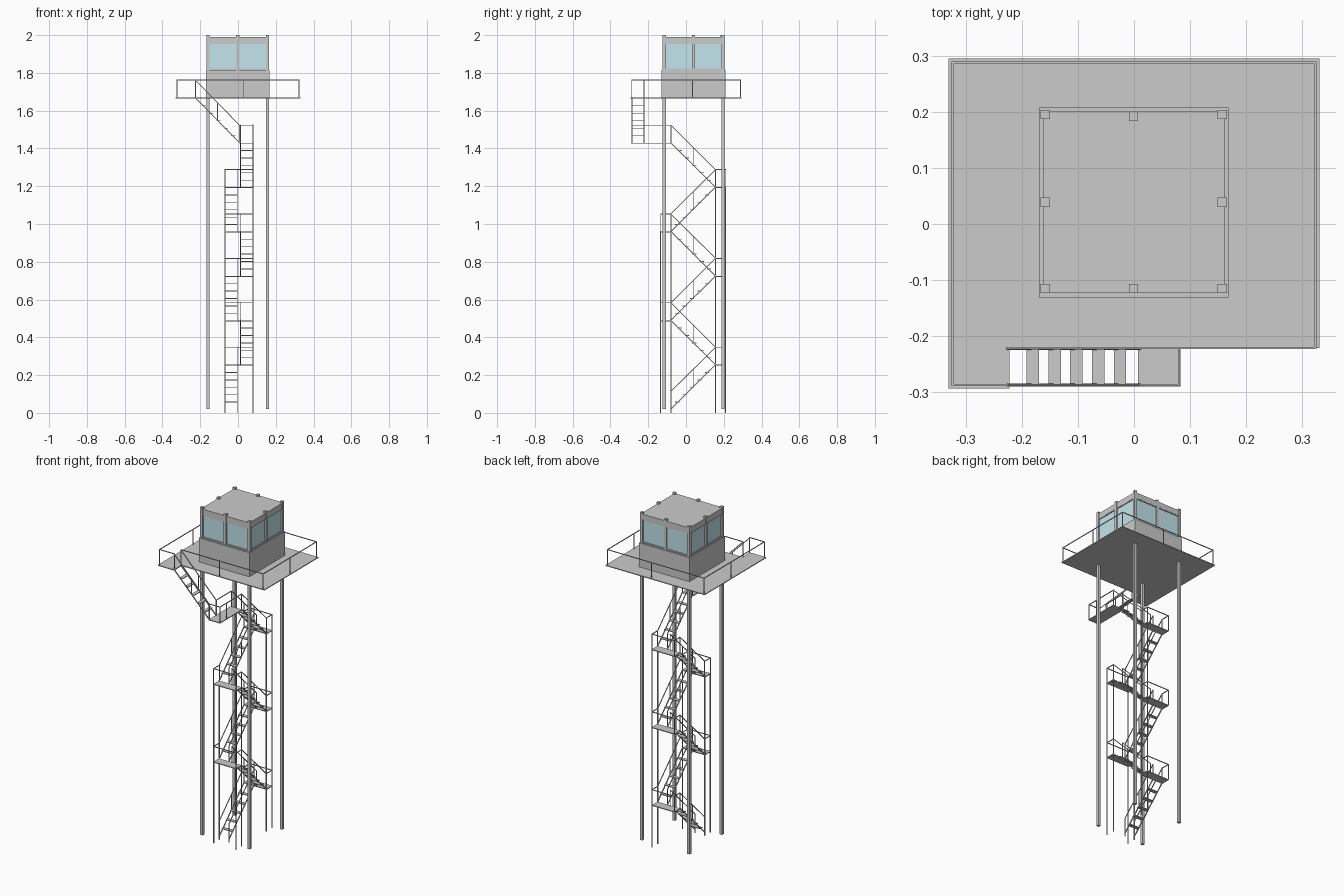
import bpy, bmesh
from mathutils import Vector, Matrix

if "Cube" in bpy.data.objects:
    bpy.data.objects.remove(bpy.data.objects["Cube"])

glass_mat = bpy.data.materials.new("window_glass")
glass_mat.diffuse_color = (0.55, 0.78, 0.84, 1)
glass_mat.use_nodes = True
glass_mat.node_tree.nodes["Principled BSDF"].inputs["Base Color"].default_value = glass_mat.diffuse_color


def box(bm, x0, x1, y0, y1, z0, z1):
    m = Matrix.Translation(((x0 + x1) / 2, (y0 + y1) / 2, (z0 + z1) / 2))
    m = m @ Matrix.Diagonal((abs(x1 - x0), abs(y1 - y0), abs(z1 - z0), 1))
    bmesh.ops.create_cube(bm, size=1, matrix=m)


def rod(bm, p, q, t=0.004):
    # square bar between two points
    p, q = Vector(p), Vector(q)
    d = q - p
    side = Vector((1, 0, 0)) if abs(d.x) < 1e-6 else Vector((0, 1, 0))
    if abs(d.x) > 1e-6 and abs(d.y) > 1e-6:
        side = Vector((0, 0, 1))
    w = d.normalized()
    v = w.cross(side).normalized()
    u = v.cross(w)
    m = Matrix((u * t, v * t, w * (d.length + t))).transposed().to_4x4()
    bmesh.ops.create_cube(bm, size=1, matrix=Matrix.Translation((p + q) / 2) @ m)


def finish(bm, name, mat=None):
    bmesh.ops.recalc_face_normals(bm, faces=bm.faces)
    me = bpy.data.meshes.new(name)
    bm.to_mesh(me)
    bm.free()
    ob = bpy.data.objects.new(name, me)
    bpy.context.collection.objects.link(ob)
    if mat:
        me.materials.append(mat)
    return ob


RAIL = 0.093  # railing height


def railing(bm, pts, z, posts=True):
    # top rail along a plan path with a post at each point
    for a, b in zip(pts, pts[1:]):
        rod(bm, (*a, z + RAIL), (*b, z + RAIL))
    if posts:
        for p in pts:
            rod(bm, (*p, z), (*p, z + RAIL))


def flight(name, axis, u0, z0, u1, z1, s0, s1):
    # u runs along the flight, s across it
    bm = bmesh.new()
    P = (lambda u, s, z: (s, u, z)) if axis == 'y' else (lambda u, s, z: (u, s, z))
    n = 6
    for s in (s0, s1):
        rod(bm, P(u0, s, z0), P(u1, s, z1), 0.005)
        rod(bm, P(u0, s, z0 + RAIL), P(u1, s, z1 + RAIL))
        for f in (0, 0.5, 1):
            u, z = u0 + (u1 - u0) * f, z0 + (z1 - z0) * f
            rod(bm, P(u, s, z), P(u, s, z + RAIL), 0.0035)
    for k in range(1, n):
        u = u0 + (u1 - u0) * (k - 0.15) / n
        z = z0 + (z1 - z0) * k / n
        a, b = P(u - 0.011, s0, z - 0.004), P(u + 0.011, s1, z)
        box(bm, a[0], b[0], a[1], b[1], a[2], b[2])
    return finish(bm, name)


# main legs running up through the cabin corners, plus cabin mullions
XS, YS = (-0.158, -0.001, 0.157), (-0.115, 0.039, 0.195)
H = 0.0083
for i, x in enumerate(XS):
    for j, y in enumerate(YS):
        if i == 1 and j == 1:
            continue
        corner = i != 1 and j != 1
        yy = 0.192 if (i == 1 and j == 2) else y
        bm = bmesh.new()
        box(bm, x - H, x + H, yy - H, yy + H, 0.02 if corner else 1.67, 2.0)
        finish(bm, "main_leg" if corner else "cabin_mullion")

# cabin: lower wall, glazing, header with roof
bm = bmesh.new()
box(bm, -0.169, 0.168, -0.131, 0.208, 1.668, 1.815)
finish(bm, "cabin_lower_wall")
bm = bmesh.new()
box(bm, -0.1625, 0.1615, -0.1225, 0.2005, 1.957, 1.99)
finish(bm, "cabin_roof")
bm = bmesh.new()
box(bm, -0.157, 0.156, -0.117, 0.195, 1.815, 1.957)
finish(bm, "cabin_windows", glass_mat)

# slim frames around the windows
bm = bmesh.new()
for z0, z1 in ((1.813, 1.822), (1.952, 1.958)):
    for y in (-0.119, 0.197):
        box(bm, -0.16, 0.16, y - 0.003, y + 0.003, z0, z1)
    for x in (-0.159, 0.158):
        box(bm, x - 0.003, x + 0.003, -0.119, 0.197, z0, z1)
finish(bm, "window_frames")

# viewing deck with front left extension
bm = bmesh.new()
box(bm, -0.331, 0.331, -0.221, 0.295, 1.665, 1.67)
box(bm, -0.331, -0.222, -0.293, -0.221, 1.665, 1.67)
finish(bm, "deck")
bm = bmesh.new()
railing(bm, [(-0.225, -0.287), (-0.323, -0.287), (-0.323, 0.034), (-0.323, 0.288),
             (0.03, 0.288), (0.323, 0.288), (0.323, 0.034), (0.323, -0.221),
             (0.03, -0.221), (-0.225, -0.221)], 1.67)
finish(bm, "deck_railing")

# zig-zag flights, alternating lanes
LEVELS = [0.02, 0.255, 0.49, 0.725, 0.96, 1.195, 1.43]
FRONT, BACK = -0.08, 0.156
for k in range(6):
    up = k % 2 == 0
    lane = (-0.069, -0.004) if up else (0.014, 0.08)
    flight("stair_flight", 'y', FRONT if up else BACK, LEVELS[k],
           BACK if up else FRONT, LEVELS[k + 1], *lane)

# half landings with railings
for k in range(1, 6):
    z = LEVELS[k]
    y0, y1 = (BACK, 0.21) if k % 2 else (FRONT, -0.134)
    bm = bmesh.new()
    box(bm, -0.071, 0.082, min(y0, y1), max(y0, y1), z - 0.005, z)
    finish(bm, "landing")
    bm = bmesh.new()
    railing(bm, [(-0.069, y0), (-0.069, y1), (0.08, y1), (0.08, y0)], z)
    finish(bm, "landing_railing")

# thin props carrying the landings
bm = bmesh.new()
for x, y, top in ((0.08, BACK, 1.195), (0.08, 0.21, 1.195),
                  (-0.069, FRONT, 0.96), (-0.069, -0.134, 0.96),
                  (0.08, FRONT, 0.96), (0.08, -0.134, 0.96)):
    rod(bm, (x, y, 0.002), (x, y, top), 0.005)
rod(bm, (-0.004, FRONT, 0.002), (-0.004, FRONT, 0.03))
finish(bm, "landing_props")

# upper landing and the last flight to the deck
bm = bmesh.new()
box(bm, 0.007, 0.083, -0.29, FRONT, 1.425, 1.43)
finish(bm, "upper_landing")
bm = bmesh.new()
railing(bm, [(0.08, FRONT), (0.08, -0.222), (0.08, -0.287), (0.01, -0.287)], 1.43)
railing(bm, [(0.012, FRONT), (0.012, -0.222)], 1.43)
finish(bm, "upper_landing_railing")
flight("upper_stair_flight", 'x', 0.008, 1.43, -0.225, 1.668, -0.287, -0.222)
